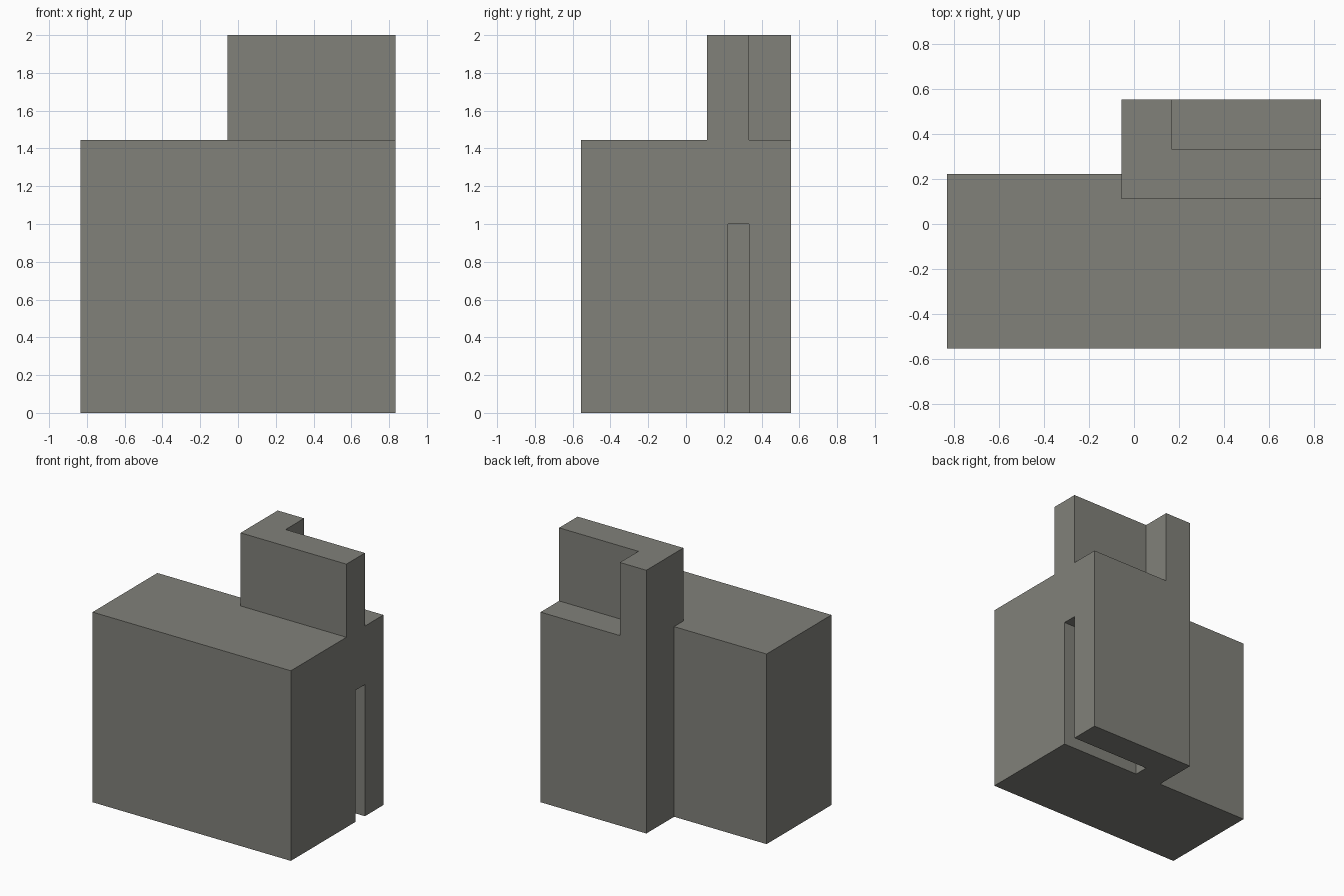
import bpy
import bmesh

old = bpy.data.objects.get("Cube")
if old:
    bpy.data.objects.remove(old, do_unlink=True)

U = 1 / 18  # design module: every dimension is a whole number of these


def make_material(name, rgb):
    mat = bpy.data.materials.new(name)
    mat.use_nodes = True
    colour = (*rgb, 1)
    mat.diffuse_color = colour
    mat.node_tree.nodes["Principled BSDF"].inputs["Base Color"].default_value = colour
    return mat


stone = make_material("warm grey", (0.22, 0.22, 0.195))


def prism(name, outline, bottom, top):
    """Extrude a plan outline (in modules) between two heights."""
    bm = bmesh.new()
    face = bm.faces.new([bm.verts.new((x * U, y * U, bottom * U)) for x, y in outline])
    grown = bmesh.ops.extrude_face_region(bm, geom=[face])["geom"]
    verts = [v for v in grown if isinstance(v, bmesh.types.BMVert)]
    bmesh.ops.translate(bm, verts=verts, vec=(0, 0, (top - bottom) * U))
    bmesh.ops.recalc_face_normals(bm, faces=bm.faces)
    mesh = bpy.data.meshes.new(name)
    bm.to_mesh(mesh)
    bm.free()
    mesh.materials.append(stone)
    obj = bpy.data.objects.new(name, mesh)
    bpy.context.collection.objects.link(obj)
    return obj


def box(x0, x1, y0, y1):
    return [(x0, y0), (x1, y0), (x1, y1), (x0, y1)]


def cut(target, name, outline, bottom, top):
    """Subtract a prism and discard the cutter."""
    cutter = prism(name, outline, bottom, top)
    cutter.hide_render = True
    mod = target.modifiers.new(name, "BOOLEAN")
    mod.operation = "DIFFERENCE"
    mod.solver = "EXACT"
    mod.object = cutter
    bpy.context.view_layer.objects.active = target
    bpy.ops.object.modifier_apply(modifier=name)
    bpy.data.objects.remove(cutter, do_unlink=True)


# Main block: wide front with a narrower rear pier on its left
block = prism("main_block", [(-15, -10), (15, -10), (15, 10), (-1, 10), (-1, 4), (-15, 4)], 0, 36)

# Lowered roof around the corner wall
cut(block, "roof_step", [(-20, -20), (20, -20), (20, 2), (-1, 2), (-1, 20), (-20, 20)], 26, 40)

# Notch behind the wall, leaving an L-shaped top
cut(block, "rear_notch", box(3, 20, 6, 20), 26, 40)

# Tall slot rising from the base through the left side
cut(block, "side_slot", box(3, 20, 4, 6), -4, 18)
